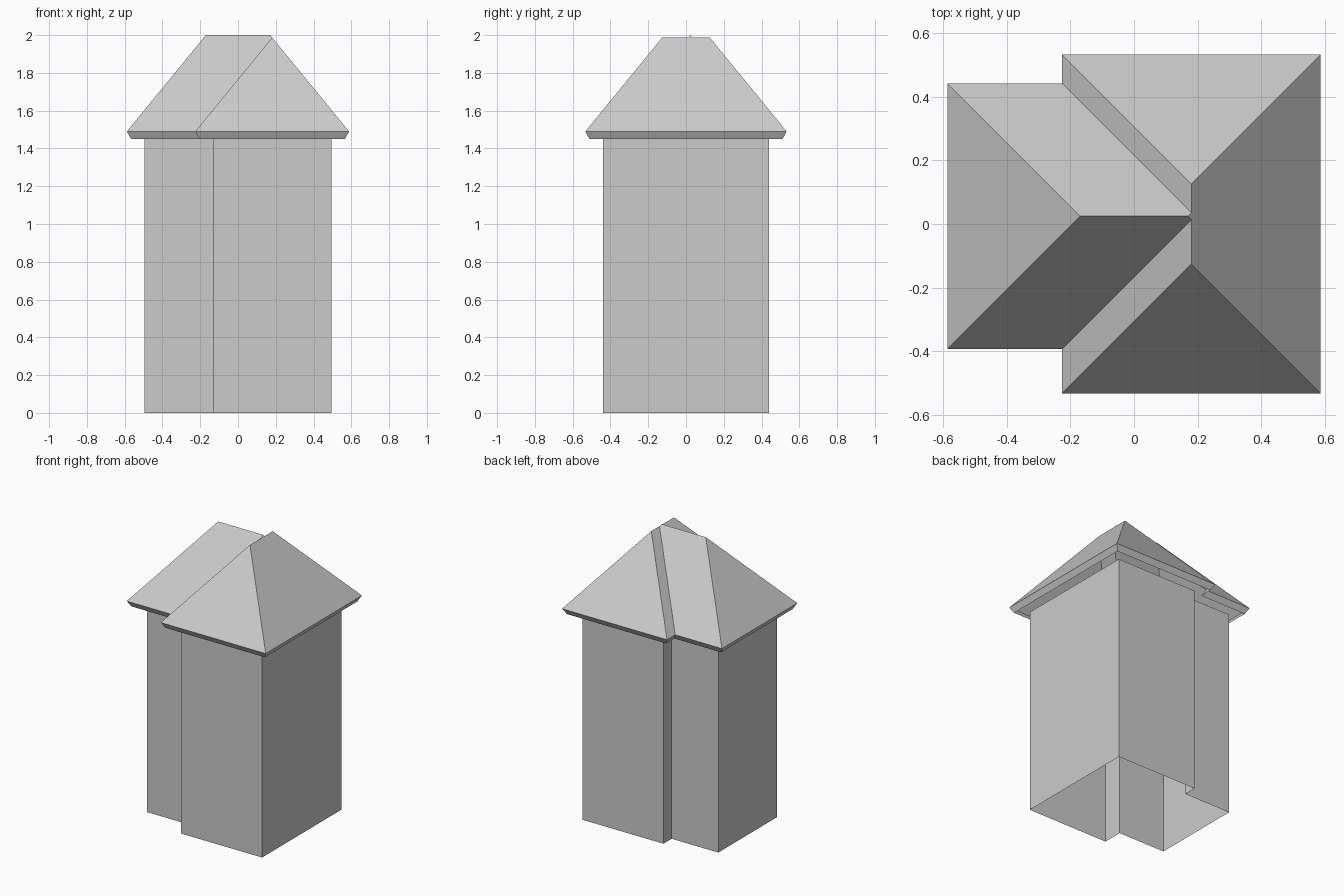
import bpy
from mathutils import Vector

if "Cube" in bpy.data.objects:
    bpy.data.objects.remove(bpy.data.objects["Cube"])

EAVE_Z, WALL_Z, TOP_Z = 1.49, 1.45, 2.0

# Eave outline, counter-clockwise: wide block on the right, narrower wing on the left
eave = [Vector(p) for p in [(-0.226, -0.533), (0.588, -0.533), (0.588, 0.533), (-0.226, 0.533),
                            (-0.226, 0.442), (-0.588, 0.442), (-0.588, -0.393), (-0.226, -0.393)]]
N = len(eave)


def inset(poly, d):
    """Move every edge of a right-angled outline inward by d."""
    out = []
    for i, p in enumerate(poly):
        a = (p - poly[i - 1]).normalized()
        b = (poly[(i + 1) % len(poly)] - p).normalized()
        out.append(p + d * Vector((-a.y - b.y, a.x + b.x)))
    return out


def ring(poly, z):
    return [(p.x, p.y, z) for p in poly]


def band(start_low, start_high):
    return [(start_low + i, start_low + (i + 1) % N, start_high + (i + 1) % N, start_high + i)
            for i in range(N)]


def make(name, verts, faces):
    mesh = bpy.data.meshes.new(name)
    mesh.from_pydata(verts, [], faces)
    mesh.update()
    ob = bpy.data.objects.new(name, mesh)
    bpy.context.collection.objects.link(ob)
    return ob


# Walls: open shell following the inset outline
wall = inset(eave, 0.093)
make("walls", ring(wall, 0) + ring(wall, WALL_Z), band(0, N))

# Roof: equal-pitch hips, so height depends only on distance from the eave
main_run = (0.588 + 0.226) / 2
wing_run = (0.442 + 0.393) / 2
pitch = (TOP_Z - EAVE_Z) / wing_run
main_z = EAVE_Z + main_run * pitch
rx = 0.588 - main_run
wy = (0.442 - 0.393) / 2
tops = [(rx, -0.533 + main_run, main_z),       # 8 main ridge, front end
        (rx, 0.533 - main_run, main_z),        # 9 main ridge, back end
        (rx, -0.393 + main_run, main_z),       # 10 front valley top
        (rx, 0.442 - main_run, main_z),        # 11 back valley top
        (0.588 - wing_run, wy, TOP_Z),         # 12 wing ridge, right end
        (-0.588 + wing_run, wy, TOP_Z)]        # 13 wing ridge, left end
slopes = [(0, 1, 8), (1, 2, 9, 11, 12, 10, 8), (2, 3, 9), (3, 4, 11, 9),
          (4, 5, 13, 12, 11), (5, 6, 13), (6, 7, 10, 12, 13), (7, 0, 8, 10)]
make("roof", ring(eave, EAVE_Z) + tops, slopes)

# Eave trim: narrow band tapering inward below the roof edge
make("eave_trim", ring(inset(eave, 0.022), WALL_Z) + ring(eave, EAVE_Z), band(0, N))
